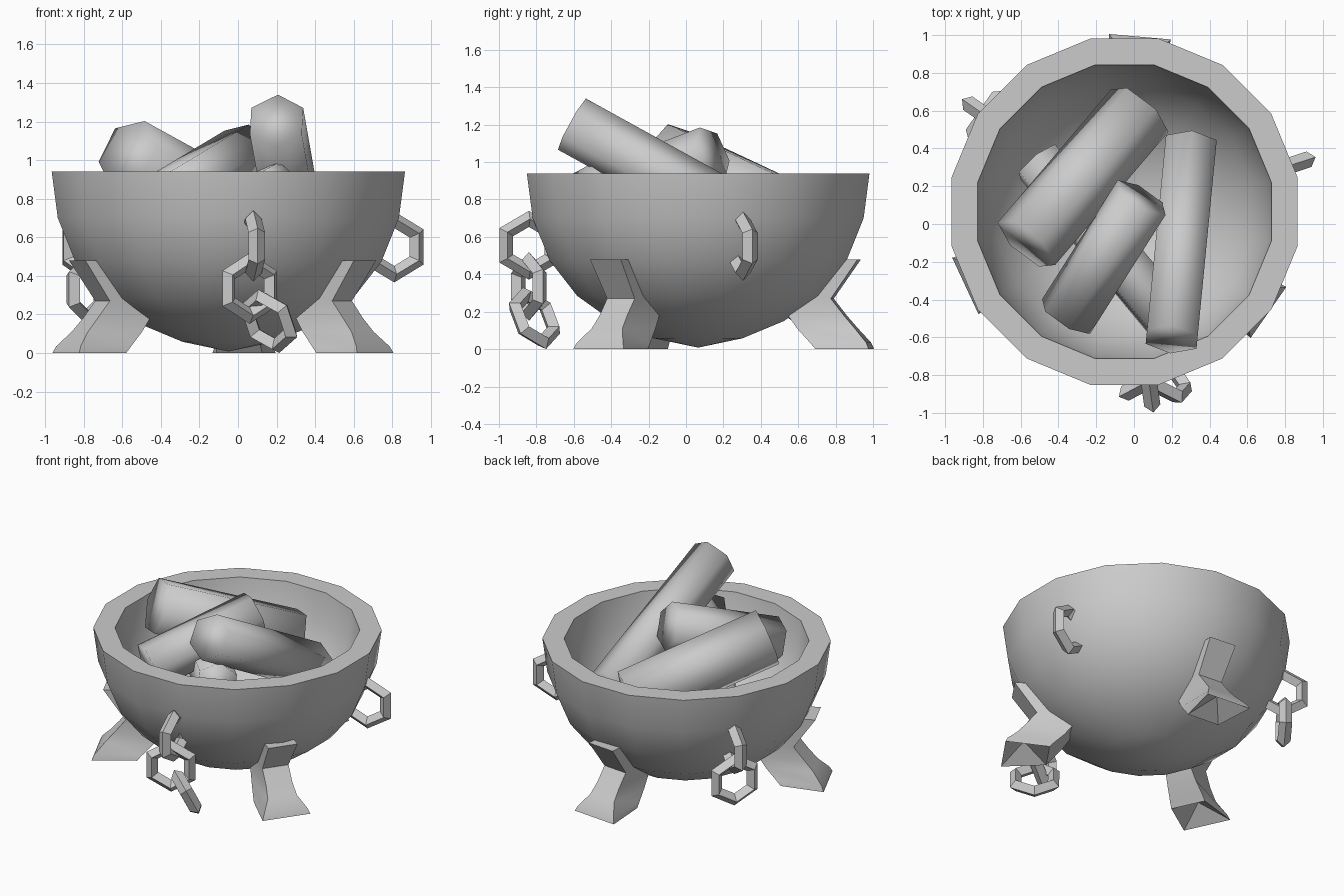
import bpy
import bmesh
from math import sin, cos, radians
from mathutils import Vector

cube = bpy.data.objects.get("Cube")
if cube:
    bpy.data.objects.remove(cube, do_unlink=True)

CENTRE = Vector((-0.05, 0.065, 0))
UP = Vector((0, 0, 1))
GREY = (0.6, 0.6, 0.6, 1)

grey = bpy.data.materials.new("plain grey")
grey.use_nodes = True
grey.diffuse_color = GREY
grey.node_tree.nodes["Principled BSDF"].inputs["Base Color"].default_value = GREY


def finish(bm, name, sharp):
    """Turn a bmesh into a shaded object; edges above the sharp angle stay hard."""
    bmesh.ops.recalc_face_normals(bm, faces=bm.faces)
    for f in bm.faces:
        f.smooth = True
    mesh = bpy.data.meshes.new(name)
    bm.to_mesh(mesh)
    bm.free()
    mesh.set_sharp_from_angle(angle=radians(sharp))
    mesh.materials.append(grey)
    obj = bpy.data.objects.new(name, mesh)
    bpy.context.collection.objects.link(obj)


def loft(rings, name, sharp, hollow=0.0):
    """Skin a stack of equal rings, cap both ends and dent the last cap upward."""
    bm = bmesh.new()
    loops = [[bm.verts.new(p) for p in ring] for ring in rings]
    n = len(loops[0])
    for a, b in zip(loops, loops[1:]):
        for i in range(n):
            j = (i + 1) % n
            bm.faces.new((a[i], a[j], b[j], b[i]))
    bm.faces.new(loops[0])
    cap = bm.faces.new(loops[-1])
    if hollow:
        poked = bmesh.ops.poke(bm, faces=[cap])
        poked["verts"][0].co.z += hollow
    finish(bm, name, sharp)


def radial(deg):
    return Vector((cos(radians(deg)), sin(radians(deg)), 0))


# Bowl: thick sixteen-sided half sphere, open at the top, slightly pointed below
OUTER = [(0.934, 0.94), (0.902, 0.70), (0.809, 0.473), (0.66, 0.285),
         (0.467, 0.15), (0.242, 0.058), (0, 0.008)]


def bowl(rim=0.94, inner=0.793, steps=6):
    bm = bmesh.new()
    arc = [radians(90 * i / steps) for i in range(steps, -1, -1)]
    profile = [(inner * cos(a), rim - inner * sin(a)) for a in arc] + OUTER
    start = radial(11.25)
    verts = [bm.verts.new(CENTRE + start * r + UP * z) for r, z in profile]
    edges = [bm.edges.new(pair) for pair in zip(verts, verts[1:])]
    bmesh.ops.spin(bm, geom=verts + edges, cent=CENTRE, axis=UP,
                   angle=radians(360), steps=16, use_duplicate=False)
    bmesh.ops.remove_doubles(bm, verts=bm.verts, dist=0.001)
    finish(bm, "bowl", 40)


bowl()


# Legs: bent brackets with a flared foot, dented underneath
# each level: inner radius, outer radius, height, inner half width, outer half width
LEVELS = [
    (0.77, 0.865, 0.48, 0.10, 0.10),
    (0.57, 0.72, 0.27, 0.09, 0.09),
    (0.49, 0.79, 0.18, 0.09, 0.09),
    (0.54, 0.85, 0.11, 0.10, 0.10),
    (0.61, 0.915, 0.035, 0.115, 0.15),
    (0.64, 0.93, 0.0, 0.12, 0.165),
]
for name, deg in (("back_leg", 85), ("left_leg", 205), ("right_leg", 325)):
    out, side = radial(deg), radial(deg + 90)
    rings = []
    for r_in, r_out, z, w_in, w_out in LEVELS:
        corners = ((r_in, -w_in), (r_out, -w_out), (r_out, w_out), (r_in, w_in))
        rings.append([CENTRE + out * r + side * w + UP * z for r, w in corners])
    loft(rings, name, 40, hollow=0.1)


# Logs: six-sided bars leaning inside the bowl
def log(name, a, b, radius, roll):
    a, b = Vector(a), Vector(b)
    axis = (b - a).normalized()
    side = axis.cross(UP).normalized()
    top = side.cross(axis)
    spokes = [radians(roll + 60 * k) for k in range(6)]
    ring = [(top * cos(t) + side * sin(t)) * radius for t in spokes]
    loft([[a + p for p in ring], [b + p for p in ring]], name, 180)


log("tall_log", (0.2, -0.61, 1.203), (0.30, 0.42, 0.635), 0.156, 0)
log("thick_log", (-0.57, -0.105, 1.03), (0.03, 0.60, 0.70), 0.193, 18)
log("middle_log", (0.04, 0.14, 1.04), (-0.36, -0.49, 0.80), 0.16, -18)
log("bottom_log", (0.22, -0.55, 0.855), (-0.51, 0.33, 0.56), 0.14, 8)


# Chain links: six-segment rings with a diamond section
def link(name, centre, normal, major=0.141, minor=0.043):
    n = Vector(normal).normalized()
    u = (UP - n * n.z).normalized()
    v = n.cross(u)
    bm = bmesh.new()
    rings = []
    for k in range(6):
        t = radians(60 * k)
        d = u * cos(t) + v * sin(t)
        mid = Vector(centre) + d * major
        rings.append([bm.verts.new(mid + off * minor) for off in (d, n, -d, -n)])
    for k in range(6):
        a, b = rings[k], rings[(k + 1) % 6]
        for i in range(4):
            j = (i + 1) % 4
            bm.faces.new((a[i], a[j], b[j], b[i]))
    finish(bm, name, 30)


link("right_chain_link", (0.81, 0.305, 0.55), radial(108))
link("front_chain_link_top", (0.08, -0.84, 0.555), radial(8))
link("front_chain_link_middle", (0.06, -0.84, 0.335), radial(-62))
link("front_chain_link_bottom", (0.16, -0.81, 0.165), (0.58, 0.66, 0.44))
link("left_chain_link_top", (-0.78, 0.57, 0.55), radial(235))
link("left_chain_link_bottom", (-0.785, 0.575, 0.33), radial(145))
